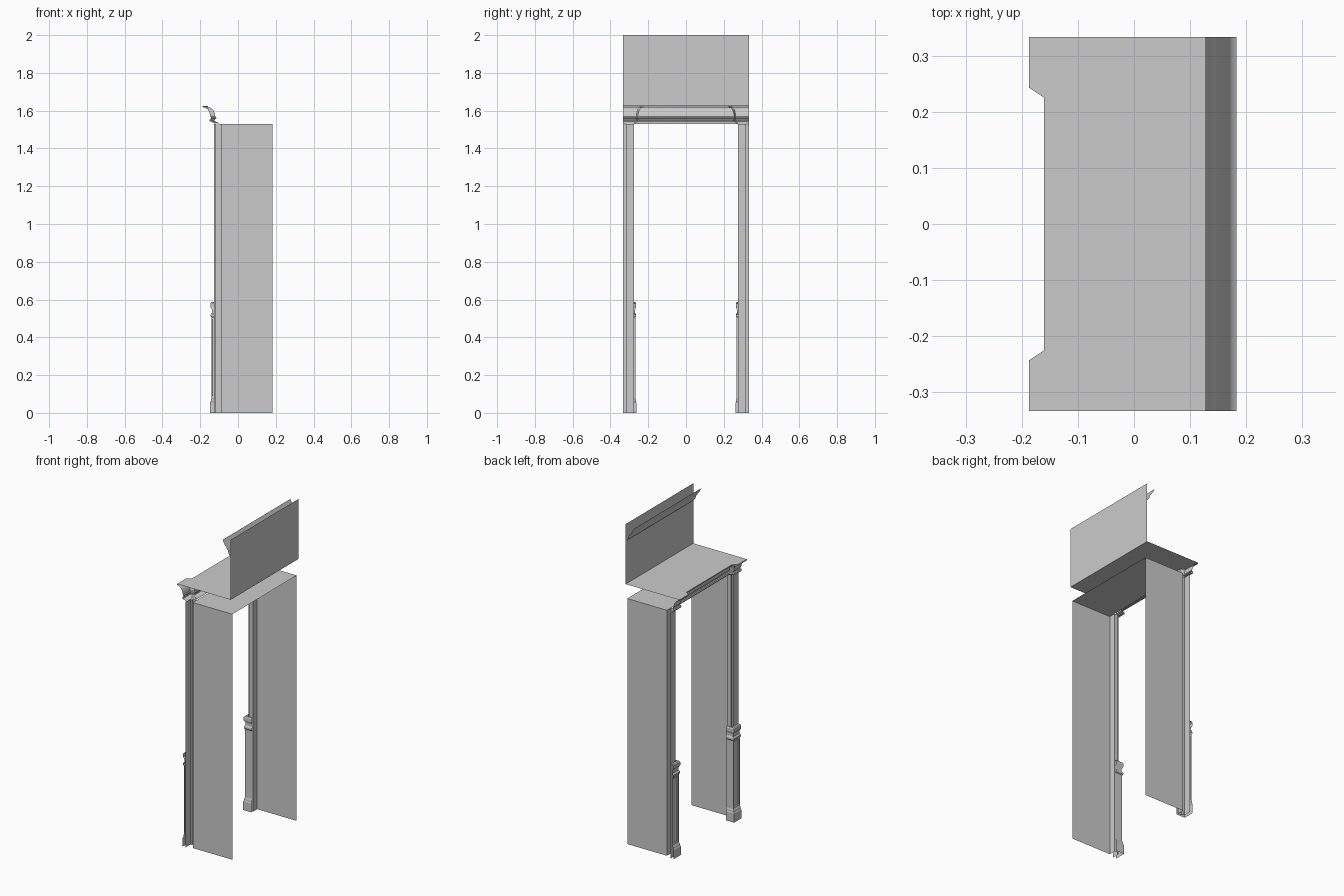
import bpy, bmesh, math

cube = bpy.data.objects.get("Cube")
if cube:
    bpy.data.objects.remove(cube, do_unlink=True)

GREY = (0.6, 0.6, 0.6, 1.0)
mat = bpy.data.materials.new("plain_grey")
mat.use_nodes = True
mat.diffuse_color = GREY
bsdf = next(n for n in mat.node_tree.nodes if n.type == 'BSDF_PRINCIPLED')
bsdf.inputs["Base Color"].default_value = GREY

HALF = 0.333      # half of the overall width
WALL_Y = 0.317    # side wall position
JAMB_X = -0.09    # front edge of the walls
BACK = 0.183
SHAFT_X = -0.128  # pilaster front
INNER = 0.275     # pilaster inner side
CEIL, SLAB, TOP = 1.53, 1.626, 2.0


def finish(bm, name, smooth=False):
    mesh = bpy.data.meshes.new(name)
    bm.to_mesh(mesh)
    bm.free()
    mesh.materials.append(mat)
    ob = bpy.data.objects.new(name, mesh)
    bpy.context.collection.objects.link(ob)
    if smooth:
        bpy.ops.object.select_all(action='DESELECT')
        ob.select_set(True)
        bpy.context.view_layer.objects.active = ob
        bpy.ops.object.shade_smooth_by_angle(angle=math.radians(32))
    return ob


def sheet(name, points):
    """One flat polygon."""
    bm = bmesh.new()
    bm.faces.new([bm.verts.new(p) for p in points])
    return finish(bm, name)


def loft(rows):
    """Skin a list of equal-length rows of points."""
    bm = bmesh.new()
    grid = [[bm.verts.new(p) for p in row] for row in rows]
    for a, b in zip(grid, grid[1:]):
        for i in range(len(a) - 1):
            bm.faces.new((a[i], a[i + 1], b[i + 1], b[i]))
    return bm


def side_rows(plan, heights, s):
    """Plan outline at each height, mirrored to side s."""
    pts = plan if s > 0 else plan[::-1]
    return [[(x, s * y, z) for x, y in pts] for z in heights]


# Pedestal profile: projection from the shaft, height
PEDESTAL = [(0.020, 0), (0.020, 0.055), (0.016, 0.062), (0.016, 0.07),
            (0.011, 0.08), (0.011, 0.505), (0.017, 0.51), (0.017, 0.52),
            (0.009, 0.53), (0.009, 0.545), (0.013, 0.553), (0.018, 0.56),
            (0.018, 0.58), (0.012, 0.586), (0, 0.586)]

for side, s in (("left", 1), ("right", -1)):
    # Side wall
    sheet(side + "_wall", [(JAMB_X, s * WALL_Y, 0), (BACK, s * WALL_Y, 0),
                           (BACK, s * WALL_Y, CEIL), (JAMB_X, s * WALL_Y, CEIL)])

    # Pilaster shaft with a stepped inner corner, open on the outside
    plan = [(SHAFT_X, HALF), (SHAFT_X, INNER + 0.01), (-0.116, INNER + 0.01),
            (-0.116, INNER), (JAMB_X, INNER), (JAMB_X, WALL_Y)]
    finish(loft(side_rows(plan, (0, CEIL), s)), side + "_pilaster")

    # Moulded pedestal around the shaft
    rows = []
    for d, z in PEDESTAL:
        y = INNER - 0.6 * d
        plan = [(SHAFT_X - d, HALF), (SHAFT_X - d, y), (JAMB_X, y)]
        rows += side_rows(plan, (z,), s)
    bm = loft(rows)
    # Recessed panel in the front of the die
    die = [f for f in bm.faces if f.calc_area() > 0.02 and abs(f.normal.x) > 0.9]
    bm.normal_update()
    die = [f for f in bm.faces if f.calc_area() > 0.02 and abs(f.normal.x) > 0.9]
    bmesh.ops.inset_region(bm, faces=die, thickness=0.011, use_boundary=True)
    bmesh.ops.inset_region(bm, faces=die, thickness=0.004, use_boundary=True)
    for v in {v for f in die for v in f.verts}:
        v.co.x += 0.006
    finish(bm, side + "_pedestal")

# Ceiling of the opening
sheet("ceiling", [(JAMB_X, -WALL_Y, CEIL), (BACK, -WALL_Y, CEIL),
                  (BACK, WALL_Y, CEIL), (JAMB_X, WALL_Y, CEIL)])

# Cornice that breaks forward over both pilasters
CORNICE = [(0.004, CEIL), (0.012, 1.538), (0.029, 1.543), (0.031, 1.549),
           (0.028, 1.556), (0.022, 1.558), (0.022, 1.565), (0.027, 1.568),
           (0.029, 1.583), (0.034, 1.597), (0.043, 1.609), (0.054, 1.616),
           (0.067, 1.619), (0.067, SLAB)]
rows = []
for d, z in CORNICE:
    half = [(-0.12 - d, HALF), (-0.12 - d, INNER - 0.47 * d),
            (-0.093 - d, INNER - 0.75 * d)]
    rows.append([(x, y, z) for x, y in half] +
                [(x, -y, z) for x, y in reversed(half)])
finish(loft(rows), "cornice", smooth=True)

# Slab over the cornice
edge = [(BACK, HALF), (-0.187, HALF), (-0.187, 0.243), (-0.16, 0.225)]
sheet("mantel_slab", [(x, y, SLAB) for x, y in edge] +
      [(x, -y, SLAB) for x, y in reversed(edge)])

# Upper panel
sheet("upper_panel", [(BACK, -HALF, SLAB), (BACK, HALF, SLAB),
                      (BACK, HALF, TOP), (BACK, -HALF, TOP)])

# Crown moulding on the upper panel
CROWN = [(BACK, 1.895), (0.178, 1.898), (0.172, 1.904), (0.167, 1.914),
         (0.164, 1.928), (0.143, 1.955), (0.127, 1.985)]
finish(loft([[(x, HALF, z), (x, -HALF, z)] for x, z in CROWN]),
       "crown_moulding", smooth=True)
